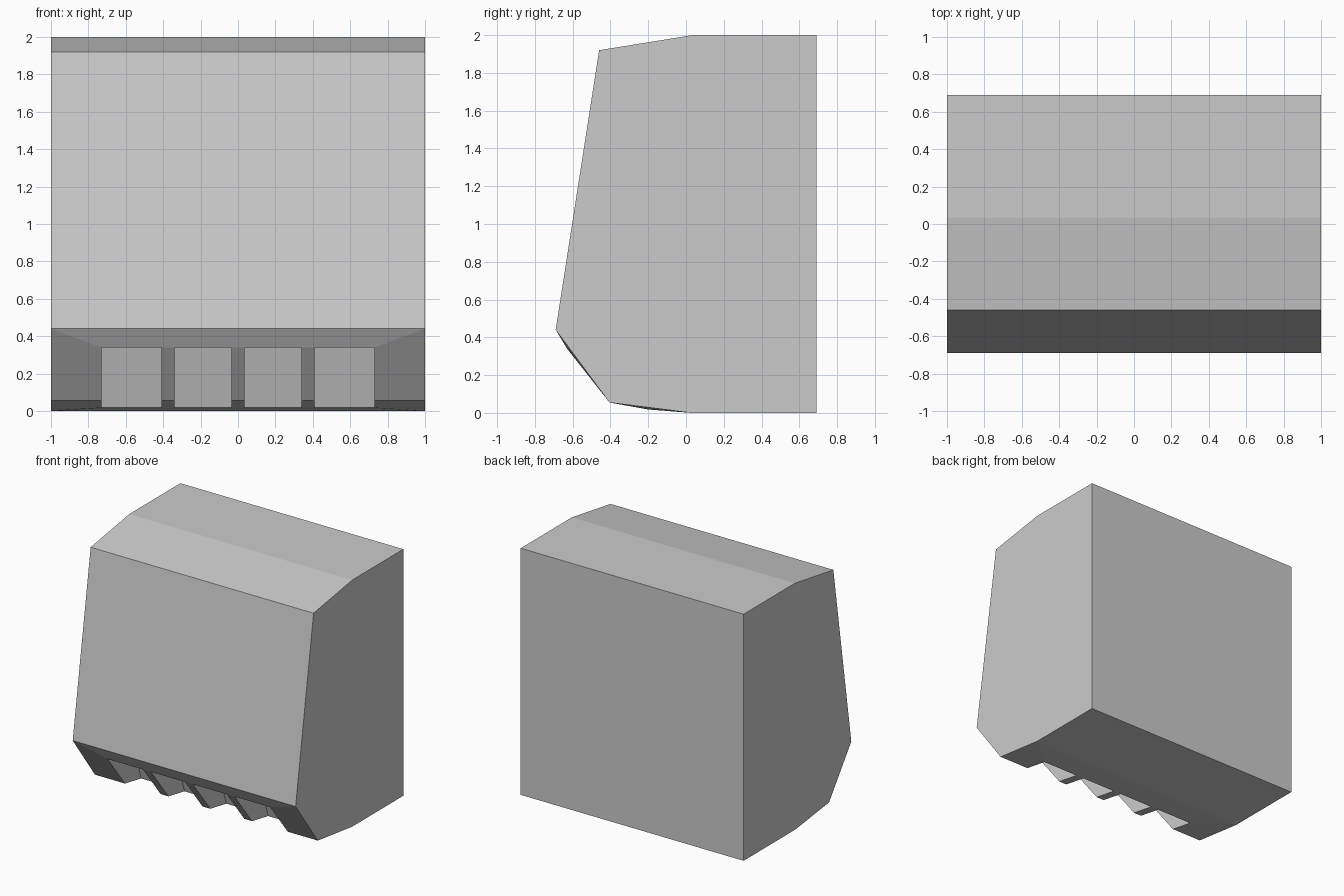
import bpy, bmesh
from mathutils import Vector

cube = bpy.data.objects.get("Cube")
if cube:
    bpy.data.objects.remove(cube, do_unlink=True)

# Plain grey finish
GREY = (0.6, 0.6, 0.6, 1.0)
grey = bpy.data.materials.new("plain_grey")
grey.use_nodes = True
grey.diffuse_color = GREY
grey.node_tree.nodes["Principled BSDF"].inputs["Base Color"].default_value = GREY

# Side profile corners as (y, z)
BACK_LOW, FLOOR_EDGE = (0.69, 0), (0.03, 0)
SLOT_LOW, SILL, SLOT_TOP = (-0.2, 0.018), (-0.405, 0.055), (-0.63, 0.34)
BROW, FRONT_TOP = (-0.69, 0.44), (-0.46, 1.92)
ROOF_EDGE, BACK_TOP = (0.035, 2), (0.69, 2)
SLOT_INNER = (-0.3, 0.34)

# The slightly swollen middle, and the straight outer ends
middle = [BACK_LOW, FLOOR_EDGE, SLOT_LOW, SILL, SLOT_TOP, BROW,
          FRONT_TOP, ROOF_EDGE, BACK_TOP]
end = [BACK_LOW, FLOOR_EDGE, FLOOR_EDGE, SILL, BROW, BROW,
       FRONT_TOP, ROOF_EDGE, BACK_TOP]
half = [0.035, 0.34, 0.41, 0.73, 1.0]
stations = [-x for x in reversed(half)] + half

bm = bmesh.new()


def face(*points):
    """Add a face, dropping repeated corners."""
    unique = []
    for p in points:
        if p not in unique:
            unique.append(p)
    if len(unique) > 2:
        bm.faces.new([bm.verts.new(Vector(p)) for p in unique])


def at(x, profile_point):
    return (x, *profile_point)


def strip(xa, pa, xb, pb):
    """Span one band between two stations."""
    face(at(xa, pa[0]), at(xb, pb[0]), at(xb, pb[1]), at(xa, pa[1]))


# Shell between stations, leaving the four slots open
for i, (xa, xb) in enumerate(zip(stations, stations[1:])):
    pa = end if xa == -1 else middle
    pb = end if xb == 1 else middle
    is_slot = i in (1, 3, 5, 7)
    for j in range(len(middle)):
        k = (j + 1) % len(middle)
        if is_slot and j in (2, 3):
            continue
        strip(xa, (pa[j], pa[k]), xb, (pb[j], pb[k]))
    if is_slot:
        # Slot ceiling, back wall and cheeks
        strip(xa, (SLOT_LOW, SLOT_INNER), xb, (SLOT_LOW, SLOT_INNER))
        strip(xa, (SLOT_INNER, SLOT_TOP), xb, (SLOT_INNER, SLOT_TOP))
        for x in (xa, xb):
            face(*[at(x, p) for p in (SLOT_LOW, SILL, SLOT_TOP, SLOT_INNER)])

# Flat end panels
for x in (-1, 1):
    face(*[at(x, p) for p in end])

bmesh.ops.remove_doubles(bm, verts=bm.verts, dist=0.0001)
bmesh.ops.recalc_face_normals(bm, faces=bm.faces)

mesh = bpy.data.meshes.new("slotted_housing")
bm.to_mesh(mesh)
bm.free()
mesh.materials.append(grey)
housing = bpy.data.objects.new("slotted_housing", mesh)
bpy.context.collection.objects.link(housing)
